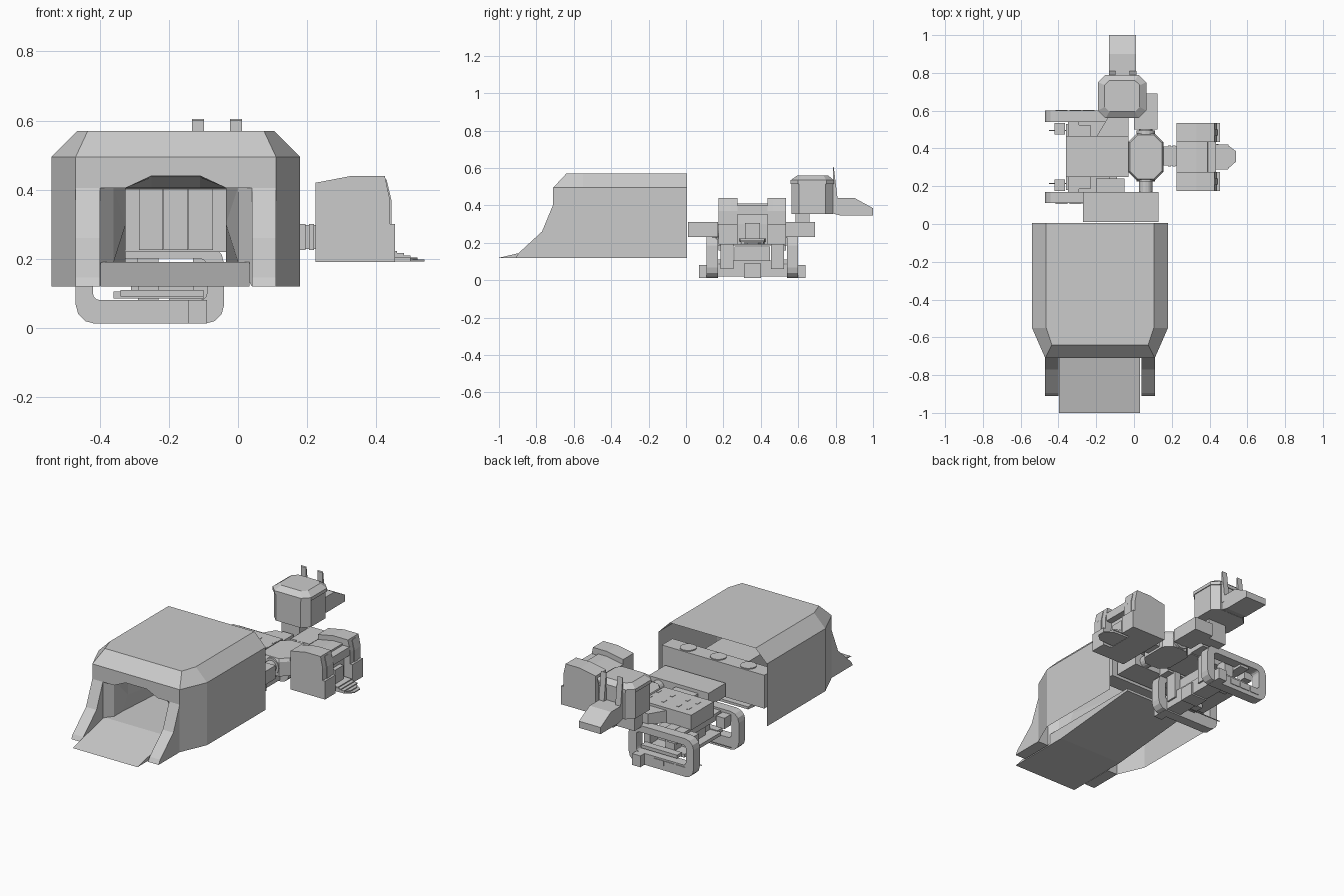
import bpy, bmesh, math
from mathutils import Vector

if "Cube" in bpy.data.objects:
    bpy.data.objects.remove(bpy.data.objects["Cube"])

CX = -0.18  # centre line of hangar


def mesh_object(name, verts, faces):
    me = bpy.data.meshes.new(name)
    me.from_pydata([Vector(v) for v in verts], [], faces)
    bm = bmesh.new()
    bm.from_mesh(me)
    bmesh.ops.remove_doubles(bm, verts=bm.verts, dist=1e-5)
    bmesh.ops.recalc_face_normals(bm, faces=bm.faces)
    bm.to_mesh(me)
    bm.free()
    ob = bpy.data.objects.new(name, me)
    bpy.context.collection.objects.link(ob)
    return ob


def prism(name, pts, axis, lo, hi):
    """Extrude a 2D outline along an axis (the outline uses the other two axes in order)."""
    n = len(pts)
    def at(p, t):
        c = list(p)
        c.insert('xyz'.index(axis), t)
        return c
    verts = [at(p, lo) for p in pts] + [at(p, hi) for p in pts]
    faces = [[i, (i + 1) % n, n + (i + 1) % n, n + i] for i in range(n)]
    return mesh_object(name, verts, faces + [list(range(n)), list(range(n, 2 * n))])


def box(name, x0, x1, y0, y1, z0, z1):
    return prism(name, [(x0, y0), (x1, y0), (x1, y1), (x0, y1)], 'z', z0, z1)


def ring(x0, x1, y0, y1, c, z):
    """Rectangle with cut corners at height z."""
    return [(x0 + c, y0, z), (x1 - c, y0, z), (x1, y0 + c, z), (x1, y1 - c, z),
            (x1 - c, y1, z), (x0 + c, y1, z), (x0, y1 - c, z), (x0, y0 + c, z)]


def loft(name, rings, closed=True, caps=True):
    """Skin equal-length rings of 3D points."""
    n = len(rings[0])
    faces = [[k * n + i, k * n + (i + 1) % n, (k + 1) * n + (i + 1) % n, (k + 1) * n + i]
             for k in range(len(rings) - 1) for i in range(n if closed else n - 1)]
    if closed and caps:
        faces += [list(range(n)), list(range((len(rings) - 1) * n, len(rings) * n))]
    return mesh_object(name, [p for r in rings for p in r], faces)


def tube(name, axis, centre, r, length, sides=16):
    c = list(centre)
    mid = c.pop('xyz'.index(axis))
    turns = [2 * math.pi * i / sides for i in range(sides)]
    return prism(name, [(c[0] + r * math.cos(t), c[1] + r * math.sin(t)) for t in turns],
                 axis, mid - length / 2, mid + length / 2)


def arch(y, half):
    """Symmetric open arch from (offset, z, y shift) points."""
    return ([(CX - w, y + dy, z) for w, z, dy in half] +
            [(CX + w, y + dy, z) for w, z, dy in reversed(half)])


# --- hangar shell, open at the rear and below
full = [(.36, .12, 0), (.36, .495, 0), (.285, .57, 0)]
nose = [(.29, .12, 0), (.29, .495, 0), (.255, .57, .07)]
loft("hangar_shell", [arch(.005, full), arch(-.55, full), arch(-.71, nose)], closed=False)
mesh_object("hangar_front_slope", arch(-.71, nose[1:]), [[0, 1, 2, 3]])
mouth = [(.22, .12, 0), (.22, .405, 0), (.145, .405, 0), (.07, .44, 0)]
loft("hangar_brow", [arch(-.71, [(.29, .12, 0), (.29, .495, 0), (.145, .495, 0), (.07, .495, 0)]),
                     arch(-.71, mouth)], closed=False)
for s in (-1, 1):
    a, b = sorted((CX + s * .22, CX + s * .29))
    prism("ramp_cheek", [(-.71, .12), (-.71, .405), (-.77, .26), (-.895, .145), (-.91, .12)], 'x', a, b)

# --- entry ramp and inner bay
prism("entry_ramp", [(-1, .12), (-.70, .19), (-.02, .19), (-.02, .175), (-.6, .12)], 'x', CX - .218, CX + .213)
loft("bay_lining", [arch(-.71, mouth),
                    arch(-.66, [(.18, .19, 0), (.18, .405, 0), (.145, .405, 0), (.07, .435, 0)]),
                    arch(-.58, [(.18, .19, 0), (.145, .30, 0), (.145, .405, 0), (.07, .405, 0)]),
                    arch(-.10, [(.145, .19, 0), (.145, .225, 0), (.145, .40, 0), (.07, .40, 0)])], closed=False)
box("bay_rear_wall", CX - .34, CX + .34, -.10, 0, .22, .42)
for i in (-1, 0, 1):
    tube("rear_wall_disc", 'z', (CX + i * .2, -.05, .423), .045, .006)
    box("bay_rear_panel", CX + i * .072 - .035, CX + i * .072 + .035, -.12, -.09, .225, .40)

# --- connecting block and central deck
box("hangar_connector", -.27, .13, 0.01, .17, .23, .31)
box("connector_step", -.20, -.05, .16, .24, .22, .29)
box("deck", -.36, -.03, .25, .465, .225, .315)
for x in (-.30, -.235, -.135, -.04):
    for y in (.315, .40):
        box("deck_hatch", x - .008, x + .008, y - .016, y + .016, .31, .317)
prism("deck_gusset", [(-.20, .46), (-.09, .46), (-.09, .56), (-.14, .56)], 'z', .23, .30)

# --- octagonal hub with tubes to its neighbours
H = (-.03, .155, .23, .48, .045)
loft("hub", [ring(*H, .215), ring(*H, .30), ring(-.022, .147, .238, .472, .042, .318)])
tube("front_tube", 'y', (.062, .20, .265), .036, .12)
tube("rear_tube", 'y', (.062, .49, .265), .036, .10)
for y in (.235, .485):
    tube("tube_collar", 'y', (.062, y, .265), .05, .02)
box("rear_block", 0, .125, .50, .69, .23, .31)
box("pod_tube", .15, .235, .31, .41, .228, .298)
for x in (.18, .205):
    box("pod_tube_collar", x, x + .015, .305, .415, .225, .30)

# --- right-hand pod: core, two end shells, ribs and stepped landing
pod = [(.225, .19), (.225, .42), (.33, .44), (.425, .44), (.44, .37), (.44, .30), (.455, .30), (.455, .19)]
core = [(.225, .19), (.225, .39), (.33, .41), (.39, .41), (.40, .30), (.40, .19)]
prism("pod_core", core, 'y', .26, .45)
for y0, y1 in ((.175, .275), (.435, .535)):
    prism("pod_end", pod, 'y', y0, y1)
    m = (y0 + y1) / 2
    prism("pod_rib", [(.38, .30), (.38, .43), (.43, .43), (.444, .37), (.444, .30)], 'y', m - .016, m + .016)
box("pod_lintel", .38, .435, .27, .44, .35, .40)
box("pod_door_frame", .39, .425, .315, .395, .20, .305)
for i in range(5):
    x = .46 + i * .02
    prism("landing_step", [(.38, .285), (x, .29), (x, .42), (.38, .425)] if i < 3 else
          [(.38, .29), (.50, .295), (x, .33), (x, .385), (.50, .415), (.38, .42)],
          'z', .216 - i * .006, .222 - i * .006)

# --- rear tower with rim, roof, aerial fins and chute
box("tower_neck", -.12, .0, .585, .66, .23, .36)
T = (-.19, .065, .56, .79)
loft("tower_body", [ring(-.185, .06, .565, .785, .04, .355), ring(-.185, .06, .565, .785, .04, .52)])
loft("tower_roof", [ring(*T, .04, .515), ring(*T, .04, .535), ring(-.155, .03, .595, .76, .025, .56)])
box("rear_tube_bracket", -.10, -.03, .46, .57, .23, .30)
prism("tower_chute", [(.77, .36), (.77, .44), (.90, .44), (1, .385), (1, .345), (.83, .345)], 'x', -.133, .01)
for x in (-.133, -.023):
    prism("tower_fin", [(.785, .40), (.785, .60), (.79, .605), (.81, .44), (.81, .40)], 'x', x, x + .035)


# --- rounded upright frames carrying the underside
def rounded(x0, x1, z0, z1, r):
    pts = []
    for cx, cz, a in ((x1 - r, z0 + r, -90), (x1 - r, z1 - r, 0), (x0 + r, z1 - r, 90), (x0 + r, z0 + r, 180)):
        for k in range(4):
            t = math.radians(a + 30 * k)
            pts.append((cx + r * math.cos(t), cz + r * math.sin(t)))
    return pts


def frame(name, y0, y1):
    o, i = rounded(-.47, -.04, .012, .24, .055), rounded(-.42, -.09, .08, .20, .02)
    loft(name, [[(p, y, q) for p, q in pts] for pts, y in ((o, y0), (o, y1), (i, y1), (i, y0), (o, y0))],
         caps=False)


MID = .355
for s in (-1, 1):
    def side_box(name, x0, x1, d0, d1, z0, z1):
        """Box at distances d0..d1 from the mid line on the current side."""
        y0, y1 = sorted((MID + s * d0, MID + s * d1))
        box(name, x0, x1, y0, y1, z0, z1)
    ya, yb = sorted((MID + s * .185, MID + s * .245))
    frame("upright_frame", ya, yb)
    side_box("foot_pad", -.145, -.09, .19, .285, .012, .08)
    for x in (-.415, -.342, -.273):
        side_box("frame_panel", x, x + .063, .24, .249, .038, .07)
    side_box("frame_clamp", -.42, -.365, .12, .18, .16, .225)
    for x0, x1 in ((-.29, -.23), (-.13, -.09)):
        side_box("support_column", x0, x1, .10, .17, .06, .23)
    side_box("side_rail", -.34, -.10, .17, .215, .09, .11)
    tube("aerial_rod", 'x', (-.28, MID + s * .14, .05), .003, .34, 6)

# --- underside decks and cross members
box("lower_deck", -.36, -.10, .18, .53, .085, .105)
box("lower_core", -.31, -.12, .26, .45, .10, .18)
box("cross_beam", -.35, -.29, .12, .59, .185, .228)
box("keel_block", -.20, -.09, .31, .40, .012, .09)
box("keel_bar", -.20, -.10, .16, .55, .02, .085)
